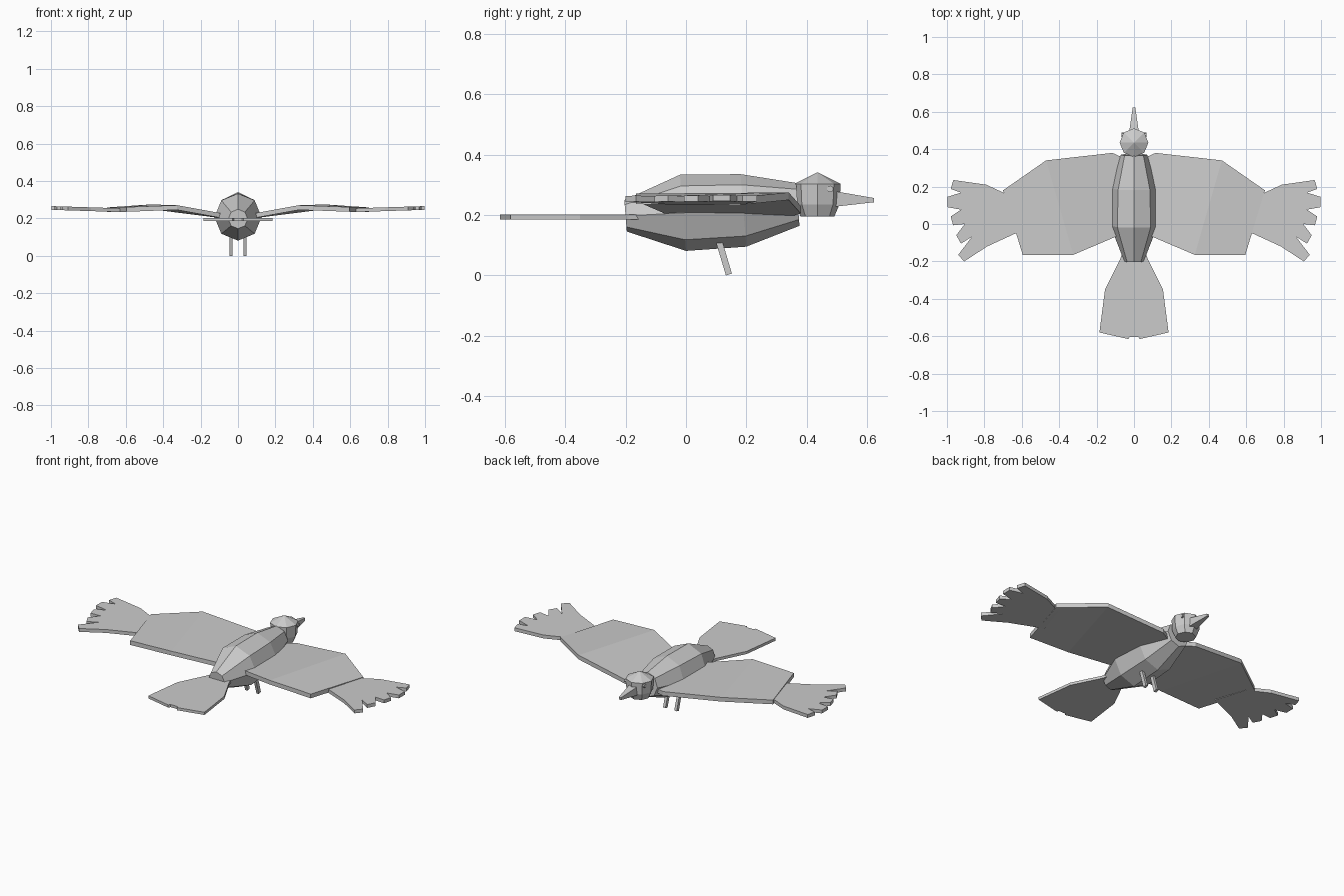
import bpy, bmesh, math
from mathutils import Vector

if "Cube" in bpy.data.objects:
    bpy.data.objects.remove(bpy.data.objects["Cube"])

grey = bpy.data.materials.new("plain grey")
grey.diffuse_color = (0.6, 0.6, 0.6, 1)
grey.use_nodes = True
grey.node_tree.nodes["Principled BSDF"].inputs["Base Color"].default_value = grey.diffuse_color


def finish(name, bm, mirror=False):
    bmesh.ops.recalc_face_normals(bm, faces=bm.faces)
    me = bpy.data.meshes.new(name)
    bm.to_mesh(me)
    bm.free()
    me.materials.append(grey)
    ob = bpy.data.objects.new(name, me)
    bpy.context.collection.objects.link(ob)
    if mirror:
        ob.modifiers.new("Mirror", 'MIRROR')
    return ob


def loft(name, rings, mirror=False):
    """Skin equal-length rings of points and cap both ends."""
    bm = bmesh.new()
    vs = [[bm.verts.new(p) for p in r] for r in rings]
    n = len(vs[0])
    for a, b in zip(vs, vs[1:]):
        for i in range(n):
            j = (i + 1) % n
            bm.faces.new((a[i], a[j], b[j], b[i]))
    bm.faces.new(vs[0])
    bm.faces.new(vs[-1])
    return finish(name, bm, mirror)


def slab(name, pts, panels, thick, mirror=False):
    """Flat panels sharing points, thickened upward."""
    bm = bmesh.new()
    vs = [bm.verts.new((x, y, z - thick / 2)) for x, y, z in pts]
    faces = [bm.faces.new([vs[i] for i in p]) for p in panels]
    top = bmesh.ops.extrude_face_region(bm, geom=faces, use_keep_orig=True)
    moved = [v for v in top["geom"] if isinstance(v, bmesh.types.BMVert)]
    bmesh.ops.translate(bm, verts=moved, vec=(0, 0, thick))
    return finish(name, bm, mirror)


ANG = [i * math.tau / 8 for i in range(8)]

# body: octagonal rings along y, slightly tilted (y, z, radius)
loft("body", [[(r * math.sin(a), y - 0.08 * r * math.cos(a), z + r * math.cos(a)) for a in ANG]
              for y, z, r in ((-0.2, 0.197, 0.052), (-0.01, 0.207, 0.126),
                              (0.19, 0.215, 0.12), (0.37, 0.235, 0.071))])

# head: stacked octagons with a low pointed crown (z, radius)
loft("head", [[(r * math.sin(a), 0.435 + r * math.cos(a), z) for a in ANG]
              for z, r in ((0.195, 0.056), (0.235, 0.073), (0.303, 0.077), (0.34, 0.003))])

# beak: square taper
loft("beak", [[(sx * w, y, z + sz * h) for sx, sz in ((-1, -1), (1, -1), (1, 1), (-1, 1))]
              for y, w, h, z in ((0.49, 0.026, 0.026, 0.253), (0.622, 0.007, 0.007, 0.249))])

# eyes: small raised studs
loft("eye", [[(x, 0.477 + 0.011 * math.sin(a), 0.286 + 0.011 * math.cos(a)) for a in ANG]
             for x in (0.05, 0.067)], True)

# wing: inner and outer panels meeting at a crease
slab("wing", [(0.06, 0.355, 0.21), (0.115, 0.38, 0.217), (0.47, 0.34, 0.262), (0.325, -0.165, 0.258),
              (0.09, -0.065, 0.215), (0.7, 0.18, 0.246), (0.595, -0.165, 0.248)],
     [(0, 1, 2, 3, 4), (2, 5, 6, 3)], 0.025, True)

# wing tip: splayed feather fingers
tip = [(0.6, -0.035), (0.785, -0.12), (0.908, -0.2), (0.94, -0.165), (0.865, -0.067), (0.925, -0.105),
       (0.95, -0.06), (0.905, 0.0), (0.967, -0.007), (0.98, 0.04), (0.925, 0.077), (0.998, 0.09),
       (0.998, 0.145), (0.925, 0.168), (0.98, 0.187), (0.966, 0.235), (0.79, 0.21), (0.66, 0.15)]
slab("wing_tip", [(x, y, 0.243 + 0.032 * (x - 0.6)) for x, y in tip], [range(len(tip))], 0.02, True)

# tail fan
half = [(0.06, -0.15), (0.075, -0.19), (0.155, -0.35), (0.185, -0.58), (0.03, -0.615), (0.022, -0.603)]
fan = half + [(-x, y) for x, y in reversed(half)]
slab("tail", [(x, y, 0.193) for x, y in fan], [range(len(fan))], 0.016)

# legs: thin sticks leaning forward
loft("leg", [[(0.037 + sx * 0.008, y + sy * 0.01, z + sy * 0.003) for sx, sy in ((-1, -1), (1, -1), (1, 1), (-1, 1))]
             for y, z in ((0.107, 0.12), (0.142, 0.003))], True)
